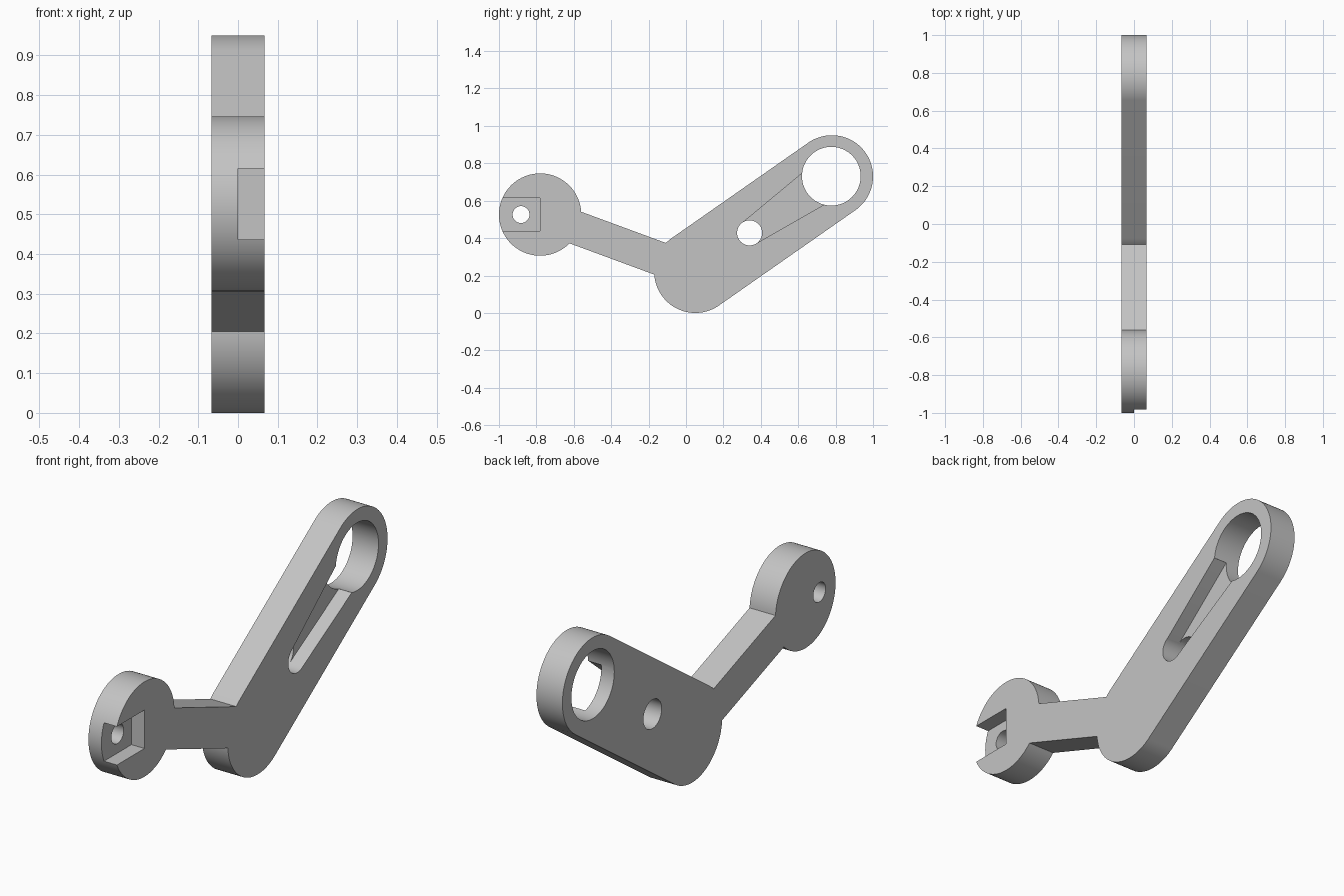
import bpy, bmesh, math
from mathutils import Vector

cube = bpy.data.objects.get("Cube")
if cube:
    bpy.data.objects.remove(cube, do_unlink=True)

HALF = 0.0665          # half the plate thickness
R = 0.22               # radius of all three rounded ends
LINK_HALF = 0.09       # half the width of the thin link
HUB = Vector((-0.78, 0.526))
ELBOW = Vector((0.05, 0.22))
TIP = Vector((0.78, 0.73))

grey = bpy.data.materials.new("light_grey")
grey.use_nodes = True
grey.diffuse_color = (0.55, 0.55, 0.55, 1)
grey.node_tree.nodes["Principled BSDF"].inputs["Base Color"].default_value = (0.55, 0.55, 0.55, 1)


def arc(centre, radius, start, end, steps):
    """Points (y, z) along an arc, angles in radians."""
    angles = [start + (end - start) * i / steps for i in range(steps + 1)]
    return [centre + radius * Vector((math.cos(a), math.sin(a))) for a in angles]


def circle(centre, radius):
    return arc(Vector(centre), radius, 0, math.tau, 64)[:-1]


def extrude(name, outline, x0, x1):
    """Solid with a (y, z) outline, reaching from x0 to x1."""
    bm = bmesh.new()
    face = bm.faces.new([bm.verts.new((x0, p[0], p[1])) for p in outline])
    new = bmesh.ops.extrude_face_region(bm, geom=[face])["geom"]
    bmesh.ops.translate(bm, vec=(x1 - x0, 0, 0),
                        verts=[v for v in new if isinstance(v, bmesh.types.BMVert)])
    bmesh.ops.recalc_face_normals(bm, faces=bm.faces)
    mesh = bpy.data.meshes.new(name)
    bm.to_mesh(mesh)
    bm.free()
    mesh.materials.append(grey)
    obj = bpy.data.objects.new(name, mesh)
    bpy.context.collection.objects.link(obj)
    return obj


# Lever outline: wide arm, elbow, thin link and round hub
arm_dir = math.atan2(*(TIP - ELBOW).yx)
link_dir = math.atan2(*(HUB - ELBOW).yx)
spread = math.asin(LINK_HALF / R)
quarter = math.pi / 2
outline = (arc(ELBOW, R, link_dir + spread, arm_dir - quarter + math.tau, 40)
           + arc(TIP, R, arm_dir - quarter, arm_dir + quarter, 56)
           + arc(ELBOW, R, arm_dir + quarter, link_dir - spread, 4)
           + arc(HUB, R, link_dir - math.pi + spread, link_dir + math.pi - spread, 96))
lever = extrude("lever_arm", outline, -HALF, HALF)

# Through holes, then half-depth pockets on the left face
cutters = [
    extrude("tip_hole_cutter", circle((0.777, 0.731), 0.157), -0.2, 0.2),
    extrude("arm_hole_cutter", circle((0.34, 0.428), 0.067), -0.2, 0.2),
    extrude("hub_hole_cutter", circle((-0.882, 0.526), 0.045), -0.2, 0.2),
    extrude("slot_cutter", [(0.302, 0.482), (0.34, 0.428), (0.378, 0.373),
                            (0.738, 0.579), (0.75, 0.70), (0.62, 0.746)], 0, 0.2),
    extrude("hub_notch_cutter", [(-1.1, 0.437), (-0.78, 0.437),
                                 (-0.78, 0.615), (-1.1, 0.615)], 0, 0.2),
]
for cutter in cutters:
    cut = lever.modifiers.new(cutter.name, 'BOOLEAN')
    cut.operation = 'DIFFERENCE'
    cut.solver = 'EXACT'
    cut.object = cutter

# Apply the cuts and remove the helpers
bpy.ops.object.select_all(action='DESELECT')
bpy.context.view_layer.objects.active = lever
lever.select_set(True)
for name in [m.name for m in lever.modifiers]:
    bpy.ops.object.modifier_apply(modifier=name)
for cutter in cutters:
    bpy.data.objects.remove(cutter, do_unlink=True)
bpy.ops.object.shade_smooth_by_angle(angle=math.radians(25))
